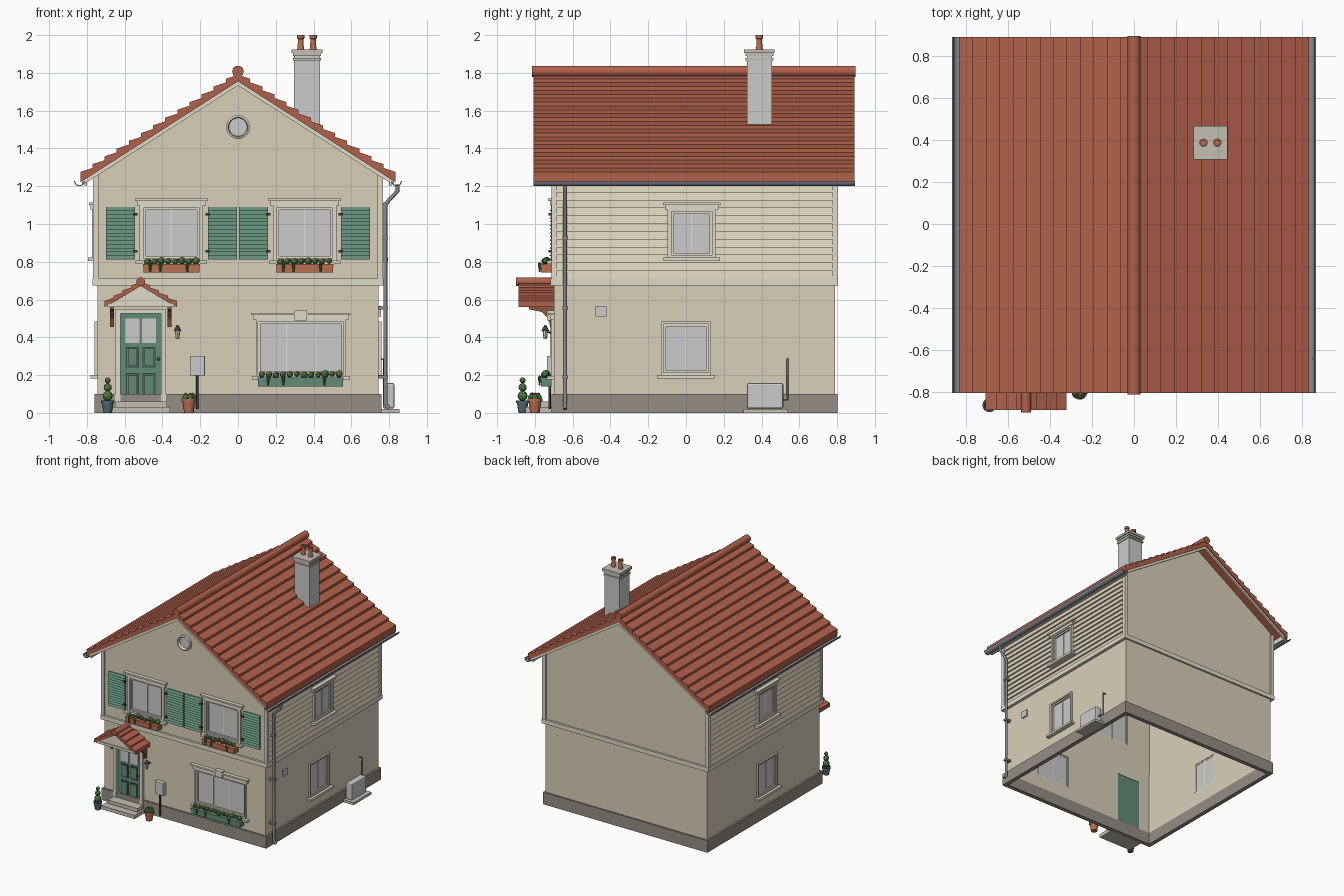
import bpy, bmesh, math, random
from mathutils import Matrix, Vector

if "Cube" in bpy.data.objects:
    bpy.data.objects.remove(bpy.data.objects["Cube"])
random.seed(4)

COL = dict(wall=(.70, .63, .48), trim=(.74, .70, .58), roof=(.44, .12, .07), green=(.12, .26, .19),
           plinth=(.30, .27, .23), stone=(.55, .52, .45), metal=(.24, .25, .27), dark=(.05, .05, .05),
           terra=(.48, .16, .08), leaf=(.07, .20, .05), flower=(.55, .12, .12), blue=(.08, .14, .18),
           wood=(.25, .10, .05), cream=(.75, .68, .45))
MATS = {}
for k, c in COL.items():
    MATS[k] = bpy.data.materials.new(k)
    MATS[k].diffuse_color = (*c, 1)

def finish(name, bm, col=None, rot=0, smooth=False):
    bm.transform(Matrix.Rotation(math.radians(rot), 4, 'Z'))
    bmesh.ops.recalc_face_normals(bm, faces=bm.faces)
    me = bpy.data.meshes.new(name)
    bm.to_mesh(me)
    bm.free()
    ob = bpy.data.objects.new(name, me)
    bpy.context.collection.objects.link(ob)
    if col:
        me.materials.append(MATS[col])
    if smooth:
        bpy.ops.object.select_all(action='DESELECT')
        bpy.context.view_layer.objects.active = ob
        ob.select_set(True)
        bpy.ops.object.shade_smooth_by_angle(angle=math.radians(40))
    return ob

def boxes(name, lst, col=None, rot=0, bevel=0):
    bm = bmesh.new()
    for x0, x1, y0, y1, z0, z1 in lst:
        m = Matrix.LocRotScale(Vector(((x0+x1)/2, (y0+y1)/2, (z0+z1)/2)), None, Vector((x1-x0, y1-y0, z1-z0)))
        bmesh.ops.create_cube(bm, size=1, matrix=m)
    if bevel:
        bmesh.ops.bevel(bm, geom=bm.edges[:], offset=bevel, segments=2, affect='EDGES', profile=.5)
    return finish(name, bm, col, rot)

def ring(x0, x1, z0, z1, w, y0, y1):
    return [(x0, x0+w, y0, y1, z0, z1), (x1-w, x1, y0, y1, z0, z1),
            (x0+w, x1-w, y0, y1, z0, z0+w), (x0+w, x1-w, y0, y1, z1-w, z1)]

def prism(name, prof, y0, y1, col=None, rot=0, smooth=False):
    bm = bmesh.new()
    f = bm.faces.new([bm.verts.new((x, y0, z)) for x, z in prof])
    r = bmesh.ops.extrude_face_region(bm, geom=[f])
    bmesh.ops.translate(bm, vec=(0, y1-y0, 0), verts=[v for v in r['geom'] if isinstance(v, bmesh.types.BMVert)])
    return finish(name, bm, col, rot, smooth)

def lathe(name, prof, loc, col=None, n=16, axis='Z'):
    bm = bmesh.new()
    rings = [[bm.verts.new((r*math.cos(2*math.pi*i/n), r*math.sin(2*math.pi*i/n), z)) for i in range(n)] for r, z in prof]
    for a, b in zip(rings, rings[1:]):
        for i in range(n):
            bm.faces.new((a[i], a[(i+1) % n], b[(i+1) % n], b[i]))
    bm.faces.new(rings[0])
    bm.faces.new(rings[-1])
    if axis == 'Y':
        bm.transform(Matrix.Rotation(math.pi/2, 4, 'X'))
    bm.transform(Matrix.Translation(loc))
    return finish(name, bm, col, 0, True)

def balls(name, pts, col, sub=2):
    bm = bmesh.new()
    for x, y, z, r in pts:
        bmesh.ops.create_icosphere(bm, subdivisions=sub, radius=r, matrix=Matrix.Translation((x, y, z)))
    return finish(name, bm, col)

def pipe(name, pts, r, col):
    cu = bpy.data.curves.new(name, 'CURVE')
    cu.dimensions, cu.bevel_depth, cu.bevel_resolution, cu.use_fill_caps = '3D', r, 2, True
    sp = cu.splines.new('POLY')
    sp.points.add(len(pts)-1)
    for p, c in zip(sp.points, pts):
        p.co = (*c, 1)
    cu.materials.append(MATS[col])
    ob = bpy.data.objects.new(name, cu)
    bpy.context.collection.objects.link(ob)

def saw(a, b, z0, z1, n):
    # lapped-board profile: back at a, board lips reach b
    h, pts = (z1-z0)/n, [(a, z1), (a, z0)]
    for i in range(n):
        pts += [(b, z0+i*h), (a+(b-a)*.4, z0+(i+1)*h)]
    return pts

def roof(name, cx, hw, zr, s, n, lip, t, y0, y1):
    top = []
    for k in range(n):
        xa, xb = hw*k/n, hw*(k+1)/n
        top += [(xa, zr-s*xa), (xb, zr-s*xb+lip)]
    side = top + [(hw, zr-s*hw-t)]
    prof = side + [(0, zr-t)] + [(-x, z) for x, z in reversed(side[1:])]
    prism(name, [(cx+x, z) for x, z in prof], y0, y1, 'roof')

# walls: open-bottomed gabled shell
bm = bmesh.new()
X, Y0, Y1 = .745, -.70, .79
prof = [(-X, .03), (X, .03), (X, 1.285), (0, 1.765), (-X, 1.285)]
fr, bk = [[bm.verts.new((x, y, z)) for x, z in prof] for y in (Y0, Y1)]
bm.faces.new(fr)
bm.faces.new(bk[::-1])
for i, j in ((1, 2), (4, 0)):
    bm.faces.new((fr[i], bk[i], bk[j], fr[j]))
walls = finish('walls', bm, 'wall')
m = walls.modifiers.new('thickness', 'SOLIDIFY')
m.thickness, m.offset, m.use_even_offset = .02, -1, True
boards = [prism('side_boards', [(s*x, z) for x, z in saw(.744, .764, .71, 1.25, 13)], Y0, Y1, 'wall') for s in (1, -1)]

# windows
cuts = []
def window(name, u, hw, z0, z1, plane, rot, cas, mull, lintel):
    p = -plane
    cuts.append(((u-hw, u+hw, p-.1, p+.1, z0, z1), rot))
    boxes(name+'_glass', [(u-hw, u+hw, p+.008, p+.014, z0, z1)], None, rot)
    boxes(name+'_sash', ring(u-hw, u+hw, z0, z1, .012, p-.004, p+.016) +
          [(u-hw+2*hw*i/(mull+1)-.004, u-hw+2*hw*i/(mull+1)+.004, p+.004, p+.018, z0, z1) for i in range(1, mull+1)], 'trim', rot)
    o = hw+cas
    boxes(name+'_casing', ring(u-o, u+o, z0-cas, z1+cas, cas, p-.014, p+.004), 'trim', rot)
    boxes(name+'_sill', [(u-o-.022, u+o+.022, p-.035, p+.002, z0-.03, z0-.012)], 'trim', rot)
    if lintel:
        boxes(name+'_lintel', [(u-o-.015, u+o+.015, p-.02, p+.002, z1+.012, z1+.035),
                               (u-o-.025, u+o+.025, p-.03, p+.002, z1+.035, z1+.048)], 'trim', rot)

for s, side in ((-1, 'left'), (1, 'right')):
    window('upper_front_window_'+side, s*.353, .148, .818, 1.086, .70, 0, .02, 1, True)
    window('upper_side_window_'+side, s*.03, .107, .835, 1.065, .76, 90*s, .02, 1, True)
    window('lower_side_window_'+side, 0, .118, .213, .47, .745, 90*s, .014, 1, False)
window('lower_front_window', .333, .226, .207, .482, .70, 0, .012, 2, True)
boxes('keystone', [(.30, .365, -.735, -.70, .49, .542)], 'trim')

# door
DX, F = -.515, -.70
cuts.append(((DX-.112, DX+.112, F-.1, F+.1, .06, .525), 0))
boxes('door_leaf', [(DX-.112, DX+.112, F+.005, F+.018, .06, .525)], 'green')
boxes('door_frame', [(DX-.135, DX-.108, F-.02, F+.02, .06, .55), (DX+.108, DX+.135, F-.02, F+.02, .06, .55),
                     (DX-.135, DX+.135, F-.02, F+.02, .525, .55)], 'trim')
for sx in (-1, 1):
    c = DX+sx*.044
    boxes('door_pane', [(c-.038, c+.038, F-.001, F+.006, .37, .5)])
    for z0, z1 in ((.24, .35), (.09, .21)):
        boxes('door_panel_groove', ring(c-.034, c+.034, z0, z1, .006, F+.001, F+.006), 'dark')
        boxes('door_panel', [(c-.024, c+.024, F-.004, F+.006, z0+.01, z1-.01)], 'green')
balls('door_knob', [(DX+.095, F-.006, .285, .009)], 'metal')
boxes('door_steps', [(-.67, -.36, -.85, F, 0, .03), (-.65, -.375, -.79, F, .03, .06)], 'stone')

# cut openings
bm = bmesh.new()
for (x0, x1, y0, y1, z0, z1), rot in cuts:
    mm = Matrix.LocRotScale(Vector(((x0+x1)/2, (y0+y1)/2, (z0+z1)/2)), None, Vector((x1-x0, y1-y0, z1-z0)))
    bmesh.ops.create_cube(bm, size=1, matrix=Matrix.Rotation(math.radians(rot), 4, 'Z') @ mm)
bmesh.ops.create_cone(bm, cap_ends=True, segments=32, radius1=.052, radius2=.052, depth=.2,
                      matrix=Matrix.Translation((0, F, 1.513)) @ Matrix.Rotation(math.pi/2, 4, 'X'))
cutter = finish('opening_cutter', bm)
cutter.hide_render = True
for ob in [walls] + boards:
    b = ob.modifiers.new('openings', 'BOOLEAN')
    b.operation, b.object, b.solver = 'DIFFERENCE', cutter, 'EXACT'
    bpy.context.view_layer.objects.active = ob
    for md in list(ob.modifiers):
        bpy.ops.object.modifier_apply(modifier=md.name)
bpy.data.objects.remove(cutter)

# round attic window
lathe('attic_glass', [(.052, -.004), (.052, .004)], (0, F+.008, 1.513), None, 32, 'Y')
lathe('attic_frame', [(.048, -.01), (.048, .014), (.053, .02), (.063, .016), (.063, -.002)], (0, F, 1.513), 'trim', 32, 'Y').data
bm = bmesh.new()
bm.from_mesh(bpy.data.objects['attic_frame'].data)
bmesh.ops.delete(bm, geom=[f for f in bm.faces if len(f.verts) > 4], context='FACES_ONLY')
bm.to_mesh(bpy.data.objects['attic_frame'].data)
bm.free()

# plinth, band course, corner boards
def belt(name, x, y0, y1, z0, z1, t, col):
    boxes(name, [(-x, x, y0, y0+t, z0, z1), (-x, x, y1-t, y1, z0, z1),
                 (-x, -x+t, y0+t, y1-t, z0, z1), (x-t, x, y0+t, y1-t, z0, z1)], col)
belt('plinth', .76, -.713, .803, 0, .1, .035, 'plinth')
belt('band_course', .77, -.717, .806, .675, .712, .03, 'trim')
boxes('corner_boards', [(min(s*a, s*b), max(s*a, s*b), y0, y1, .712, 1.262) for s in (-1, 1)
      for a, b, y0, y1 in ((.738, .768, -.712, -.685), (.738, .768, .775, .802))], 'trim')

# shutters
for i, (x0, x1) in enumerate(((.005, .16), (.545, .70))):
    for s in (-1, 1):
        a, b = sorted((s*x0, s*x1))
        prism('shutter', saw(-.70, -.722, .812, 1.09, 14), -b, -a, 'green', 90)
        h = s*(x1 if i == 0 else x0)
        boxes('shutter_hinges', [(h-.012, h+.012, -.728, -.71, z, z+.012) for z in (.85, 1.045)], 'dark')

# main roof, ridge, barge boards, fascia, gutters
roof('roof', 0, .835, 1.79, .64, 13, .02, .035, -.808, .892)
lathe('ridge_tiles', [(.031, -.898), (.031, .815)], (0, 0, 1.808), 'roof', 10, 'Y')
for y in (-.80, .868):
    p = [(0, 1.758), (.825, 1.23), (.825, 1.205), (0, 1.733)]
    prism('barge_board', p[:3] + [p[3]] + [(-x, z) for x, z in (p[2], p[1])], y, y+.016, 'trim')
arc = [math.pi + math.pi*i/8 for i in range(9)]
for s in (-1, 1):
    boxes('fascia', [(min(s*.80, s*.815), max(s*.80, s*.815), -.79, .875, 1.205, 1.25)], 'trim')
    prism('gutter', [(s*.84+r*math.cos(a), 1.228+r*math.sin(a)) for r, seq in ((.028, arc), (.023, arc[::-1])) for a in seq],
          -.808, .894, 'metal', 0, True)
pipe('downpipe', [(.845, -.64, 1.21), (.845, -.64, 1.175), (.78, -.64, 1.105), (.78, -.64, .05), (.80, -.64, .02)], .011, 'metal')
for z in (.19, .555, .925):
    boxes('downpipe_clip', [(.745, .795, -.655, -.625, z-.008, z+.008)], 'metal')

# chimney
CX, CY = .365, .388
boxes('chimney', [(CX-.068, CX+.068, CY-.066, CY+.066, 1.45, 1.9)])
boxes('chimney_cap', [(CX-.074, CX+.074, CY-.074, CY+.074, 1.865, 1.878), (CX-.082, CX+.082, CY-.081, CY+.081, 1.905, 1.925),
                      (CX-.074, CX+.074, CY-.074, CY+.074, 1.89, 1.905)], 'stone')
for dx in (-.033, .033):
    lathe('chimney_pot', [(.02, 1.92), (.016, 1.94), (.015, 1.98), (.02, 1.983), (.02, 2.0), (.012, 2.0), (.012, 1.96)],
          (CX+dx, CY, 0), 'terra')

# porch canopy
roof('canopy_roof', DX, .193, .692, .58, 4, .012, .02, -.888, -.69)
lathe('canopy_ridge', [(.024, .69), (.024, .90)], (DX, 0, .694), 'roof', 10, 'Y')
prism('canopy_gable', [(DX-.17, .572), (DX+.17, .572), (DX, .672)], -.875, -.86, 'trim')
boxes('canopy_beams', [(DX-.178, DX+.178, -.882, -.862, .56, .58)] +
      [(DX+s*.155-.012, DX+s*.155+.012, -.87, -.69, .56, .58) for s in (-1, 1)], 'trim')
for s in (-1, 1):
    x = DX+s*.152
    prism('canopy_bracket', [(-.70, .455), (-.718, .455), (-.73, .50), (-.765, .535), (-.83, .548), (-.83, .56), (-.70, .56)],
          -x-.01, -x+.01, 'wood', 90)

# wall lantern
LX, LY = -.32, -.745
lathe('lantern_body', [(.009, .39), (.014, .435)], (LX, LY, 0), 'cream', 8)
lathe('lantern_cap', [(.02, .433), (.016, .445), (.004, .465)], (LX, LY, 0), 'dark', 8)
pipe('lantern_arm', [(LX, -.70, .425), (LX, -.725, .425), (LX, LY, .44)], .005, 'dark')

# wall box with pipe, vent
boxes('meter_box', [(-.255, -.175, -.737, -.70, .197, .302)], None, 0, .004)
pipe('meter_pipe', [(-.215, -.722, .02), (-.215, -.722, .2)], .007, 'dark')
boxes('wall_vent', [(.74, .757, -.478, -.42, .51, .565)])

# flower boxes
def planter(name, x0, x1, z0, z1, col, n):
    y0, y1 = -.772, -.712
    boxes(name, [(x0, x1, y0+.004, y1, z0, z1-.01), (x0-.003, x1+.003, y0, y1, z1-.012, z1)], col)
    xs = [x0+.02+(x1-x0-.04)*i/(n-1) for i in range(n)]
    balls(name+'_leaves', [(x, -.742+random.uniform(-.008, .008), z1+.012+random.uniform(0, .008), random.uniform(.015, .021)) for x in xs], 'leaf')
    balls(name+'_flowers', [(x+.012, -.758, z1+.022, .008) for x in xs[:-1]], 'flower', 1)
    for t in (.12, .3, .78):
        balls(name+'_trailing', [(x0+(x1-x0)*t, y0-.003, z1-.012*i, .011-.0015*i) for i in range(4)], 'leaf', 1)
planter('flower_box_left', -.50, -.203, .743, .787, 'terra', 8)
planter('flower_box_right', .205, .503, .743, .787, 'terra', 8)
planter('flower_box_lower', .106, .556, .14, .187, 'green', 12)

# potted plants
lathe('topiary_pot', [(.022, 0), (.03, .052), (.034, .052), (.034, .065), (.027, .065), (.027, .055)], (-.69, -.865, 0), 'blue')
pipe('topiary_stem', [(-.69, -.865, .05), (-.69, -.865, .17)], .005, 'wood')
balls('topiary_leaves', [(-.69, -.865, .09, .027), (-.69, -.865, .135, .022), (-.69, -.865, .172, .016)], 'leaf')
lathe('terracotta_pot', [(.025, 0), (.034, .06), (.039, .06), (.039, .075), (.031, .075), (.031, .065)], (-.26, -.80, 0), 'terra')
spots = [(-.26+.021*math.cos(a), -.80+.021*math.sin(a)) for a in (0, 1.26, 2.51, 3.77, 5.03)]
balls('pot_leaves', [(x, y, .083, .017) for x, y in spots], 'leaf')
balls('pot_flowers', [(x, y, .1, .008) for x, y in spots], 'flower', 1)

# outdoor unit on slab
boxes('unit_slab', [(.755, .855, .305, .54, 0, .02)], 'stone')
boxes('outdoor_unit', [(.768, .828, .322, .515, .022, .158)], None, 0, .01)
pipe('unit_pipe', [(.80, .51, .07), (.80, .538, .07), (.772, .538, .09), (.772, .538, .285), (.74, .538, .285)], .005, 'metal')

for m in bpy.data.materials:
    if m.users and not m.is_grease_pencil:
        m.use_nodes = True
        m.node_tree.nodes["Principled BSDF"].inputs["Base Color"].default_value = m.diffuse_color
